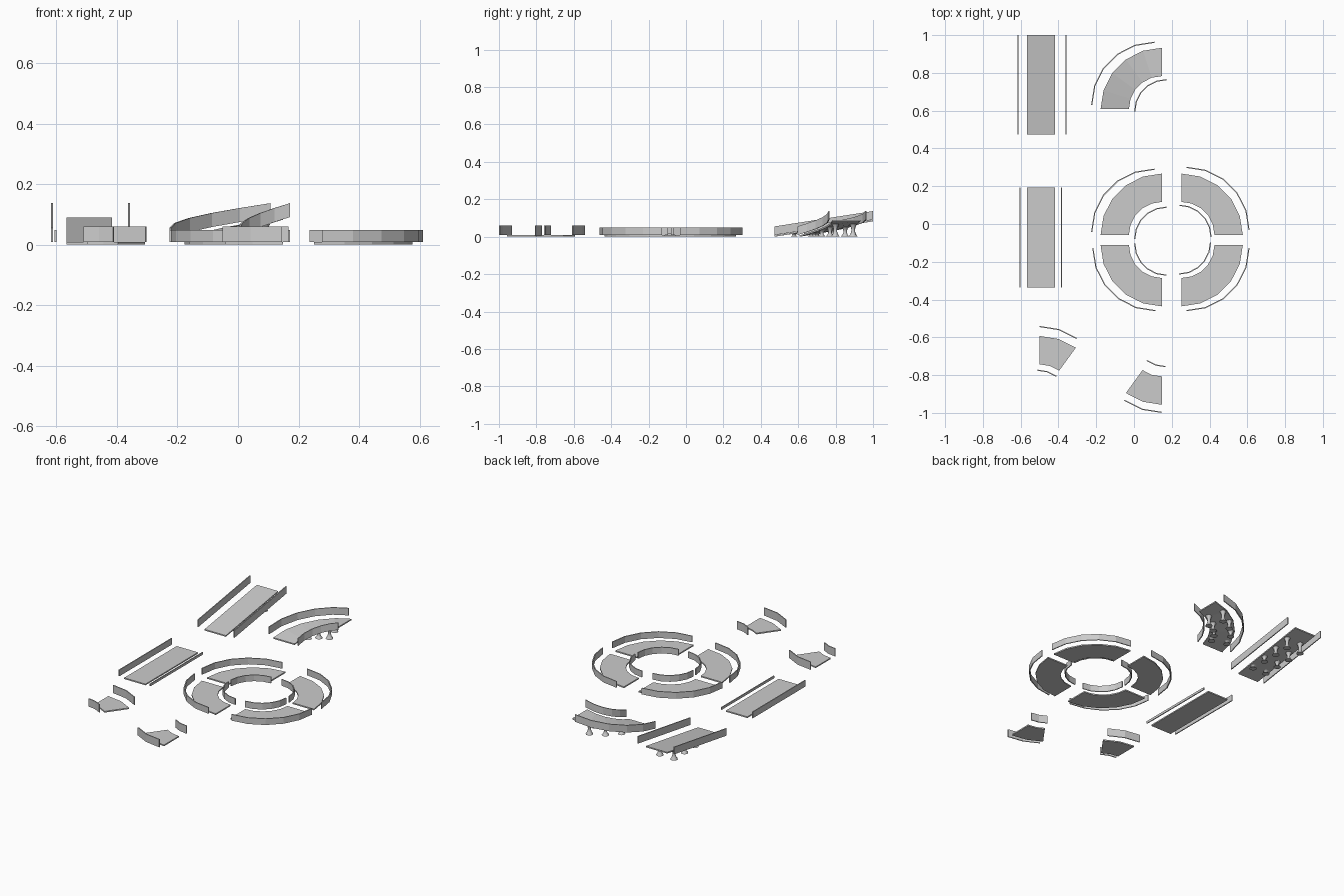
import bpy, bmesh
from math import sin, cos, pi, radians

if "Cube" in bpy.data.objects:
    bpy.data.objects.remove(bpy.data.objects["Cube"])

T = 0.008          # deck thickness
R_OUT, R_IN = 0.325, 0.175
W = 0.006          # wall thickness
RISE = 0.082


def make(name, bm):
    bmesh.ops.recalc_face_normals(bm, faces=bm.faces)
    me = bpy.data.meshes.new(name)
    bm.to_mesh(me)
    bm.free()
    ob = bpy.data.objects.new(name, me)
    bpy.context.collection.objects.link(ob)
    return ob


def loft(name, sections):
    """Solid through a list of four-point cross-sections."""
    bm = bmesh.new()
    rings = [[bm.verts.new(p) for p in s] for s in sections]
    for a, b in zip(rings, rings[1:]):
        for i in range(4):
            j = (i + 1) % 4
            bm.faces.new((a[i], a[j], b[j], b[i]))
    bm.faces.new(rings[0])
    bm.faces.new(rings[-1])
    return make(name, bm)


def arc(name, c, r0, r1, a0, a1, z, h, rise=0.0):
    """Faceted curved strip in 18 degree steps, optionally climbing."""
    n = round(abs(a1 - a0) / 18)
    secs = []
    for i in range(n + 1):
        t = i / n
        a = radians(a0 + (a1 - a0) * t)
        zb = z + rise * t
        secs.append([(c[0] + r * cos(a), c[1] + r * sin(a), zz)
                     for r, zz in ((r0, zb), (r1, zb), (r1, zb + h), (r0, zb + h))])
    return loft(name, secs)


def bar(name, x0, x1, y0, y1, z, h, rise=0.0):
    """Straight strip along y, optionally climbing."""
    return loft(name, [[(x0, y, zb), (x1, y, zb), (x1, y, zb + h), (x0, y, zb + h)]
                       for y, zb in ((y0, z), (y1, z + rise))])


def curved_piece(name, deck, outer, inner, a0, a1, h, rise=0.0):
    arc(name + "_deck", deck, R_IN, R_OUT, a0, a1, 0, T, rise)
    arc(name + "_outer_wall", outer, 0.329, 0.329 + W, a0, a1, 0.009, h, rise)
    arc(name + "_inner_wall", inner, 0.171 - W, 0.171, a0, a1, 0.009, h, rise)


def pillar(name, x, y, h, n=12):
    """Support with flared foot and head."""
    prof = [(0.022, 0), (0.021, 0.06), (0.014, 0.2), (0.0095, 0.42),
            (0.0095, 0.6), (0.013, 0.82), (0.02, 1.0)]
    bm = bmesh.new()
    rings = [[bm.verts.new((x + r * cos(2 * pi * k / n), y + r * sin(2 * pi * k / n), t * h))
              for k in range(n)] for r, t in prof]
    for a, b in zip(rings, rings[1:]):
        for k in range(n):
            j = (k + 1) % n
            bm.faces.new((a[k], a[j], b[j], b[k]))
    bm.faces.new(rings[0])
    bm.faces.new(rings[-1])
    for f in bm.faces:
        f.smooth = len(f.verts) == 4
    return make(name, bm)


# four quarter curves forming the ring
curved_piece("curve_back_left", (0.148, -0.058), (0.108, -0.042), (0.172, -0.079), 180, 90, 0.04)
curved_piece("curve_back_right", (0.251, -0.058), (0.277, -0.032), (0.240, -0.069), 90, 0, 0.04)
curved_piece("curve_front_left", (0.148, -0.111), (0.114, -0.127), (0.172, -0.103), 180, 270, 0.04)
curved_piece("curve_front_right", (0.251, -0.111), (0.277, -0.127), (0.237, -0.097), 270, 360, 0.04)

# two short curves
curved_piece("short_curve_left", (-0.499, -0.918), (-0.499, -0.875), (-0.510, -0.942), 90, 54, 0.05)
curved_piece("short_curve_right", (0.148, -0.632), (0.145, -0.665), (0.167, -0.587), 270, 234, 0.05)

# flat straight
bar("straight_deck", -0.567, -0.417, -0.336, 0.193, 0, T)
bar("straight_left_wall", -0.606, -0.600, -0.336, 0.193, 0.009, 0.04)
bar("straight_right_wall", -0.387, -0.381, -0.336, 0.193, 0.004, 0.015)

# straight ramp
bar("ramp_deck", -0.567, -0.417, 0.473, 1.0, 0, T, RISE)
bar("ramp_left_wall", -0.618, -0.612, 0.473, 1.0, 0.009, 0.046, RISE)
bar("ramp_right_wall", -0.363, -0.357, 0.473, 1.0, 0.009, 0.046, RISE)

# curved ramp
RC = (0.148, 0.608)
curved_piece("curved_ramp", RC, (0.108, 0.630), (0.172, 0.596), 180, 90, 0.046, RISE)

# supports under both ramps
for i in range(1, 5):
    t = i / 5
    a = radians(180 - 90 * t)
    for side, x, r in (("outer", -0.542, 0.30), ("inner", -0.442, 0.20)):
        pillar(f"ramp_support_{side}_{i}", x, 0.473 + 0.527 * t, RISE * t + 0.002)
        pillar(f"curved_ramp_support_{side}_{i}", RC[0] + r * cos(a), RC[1] + r * sin(a),
               RISE * t + 0.002)
